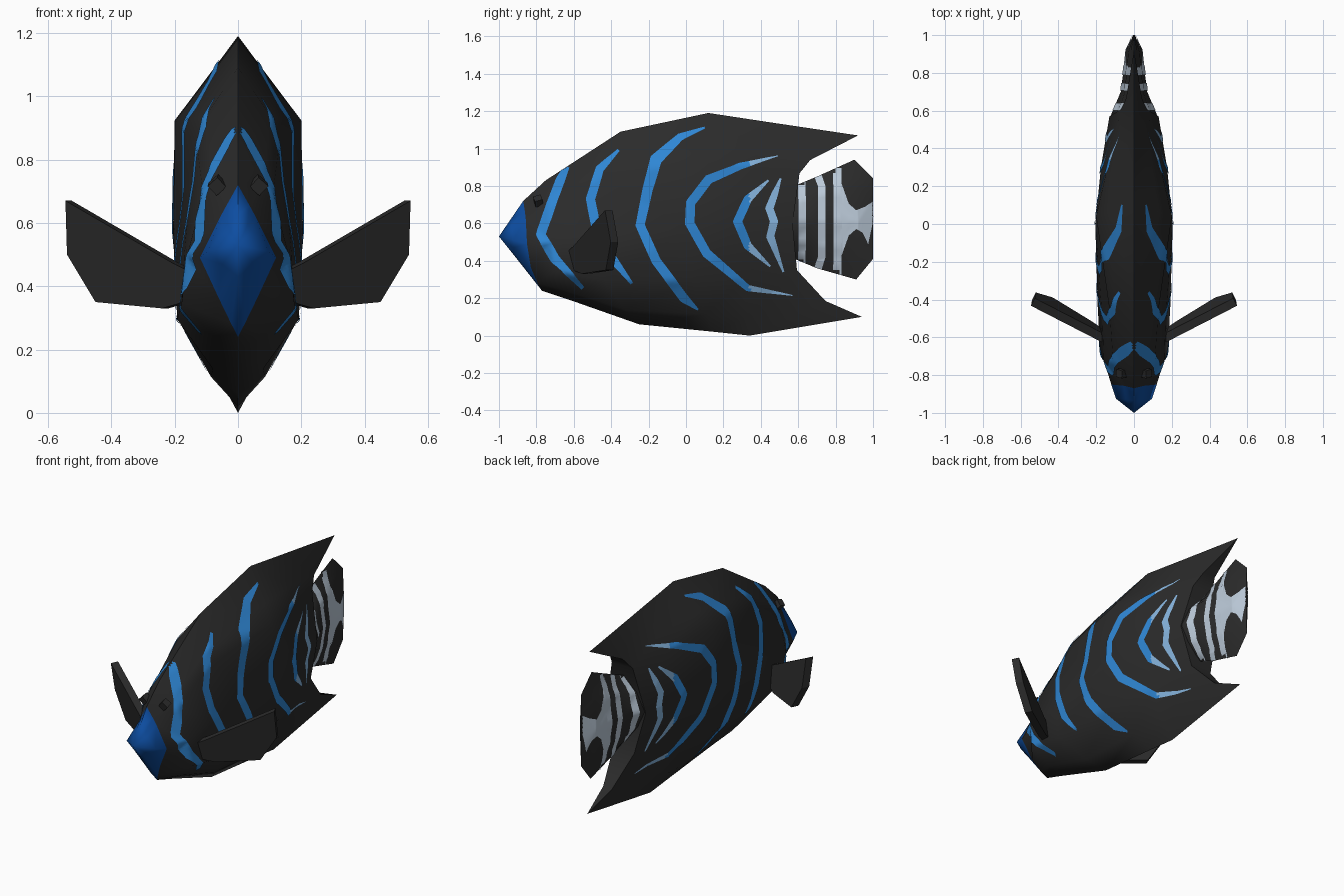
import bpy, bmesh, math
from mathutils import Vector
from mathutils.bvhtree import BVHTree

if "Cube" in bpy.data.objects:
    bpy.data.objects.remove(bpy.data.objects["Cube"])


def material(name, rgb):
    m = bpy.data.materials.new(name)
    m.diffuse_color = (*rgb, 1)
    m.use_nodes = True
    m.node_tree.nodes["Principled BSDF"].inputs["Base Color"].default_value = m.diffuse_color
    return m


BLACK = material("charcoal", (0.024, 0.024, 0.024))
NOSE = material("deep blue", (0.004, 0.075, 0.36))
BLUE = material("bright blue", (0.028, 0.24, 0.66))
PALE = material("pale blue", (0.24, 0.46, 0.73))
WHITE = material("silver white", (0.50, 0.59, 0.69))


def finish(bm, name, mats, angle=40):
    me = bpy.data.meshes.new(name)
    bm.to_mesh(me)
    ob = bpy.data.objects.new(name, me)
    bpy.context.collection.objects.link(ob)
    for m in mats:
        me.materials.append(m)
    bpy.ops.object.select_all(action='DESELECT')
    ob.select_set(True)
    bpy.context.view_layer.objects.active = ob
    bpy.ops.object.shade_smooth_by_angle(angle=math.radians(angle))
    return ob


# Heights of the half cross-section rows, from bottom (-1) to top (1)
ROWS = [1, .72, .57, 0, -.5, -.83, -1]


def ring(yt, zt, ym, zm, yb, zb, widths, p):
    """Cross-section whose middle, top and bottom may sit at different y."""
    pts = []
    for t, x in zip(ROWS, (0, *widths, 0)):
        ye, ze = (yt, zt) if t > 0 else (yb, zb)
        a = abs(t)
        pts.append(Vector((x, ym + (ye - ym) * a ** p, zm + (ze - zm) * a)))
    return pts + [Vector((-q.x, q.y, q.z)) for q in pts[-2:0:-1]]


def loft(rings, blue_spans=0):
    bm = bmesh.new()
    vs = [[bm.verts.new(q) for q in ring(*r)] for r in rings]
    n = len(vs[0])
    for i in range(len(vs) - 1):
        for j in range(n):
            k = (j + 1) % n
            f = bm.faces.new((vs[i][j], vs[i][k], vs[i + 1][k], vs[i + 1][j]))
            f.material_index = 1 if i < blue_spans else 0
    # caps bridge left and right rows
    for e in (vs[0], vs[-1]):
        for j in range(len(ROWS) - 1):
            quad = [e[j], e[j + 1], e[(n - j - 1) % n], e[(n - j) % n]]
            bm.faces.new(list(dict.fromkeys(quad)))
    bmesh.ops.remove_doubles(bm, verts=bm.verts, dist=1e-4)
    bmesh.ops.dissolve_degenerate(bm, edges=bm.edges, dist=1e-4)
    bmesh.ops.recalc_face_normals(bm, faces=bm.faces)
    bmesh.ops.triangulate(bm, faces=bm.faces)
    return bm


# Body, pear-shaped at the head; dorsal and anal fins drawn out of the last ring
body = loft([
    (-1, .53, -1, .53, -1, .53, (0, 0, 0, 0, 0), 1),
    (-.935, .625, -.925, .51, -.92, .43, (.03, .045, .095, .05, .018), 2),
    (-.87, .72, -.85, .49, -.77, .24, (.036, .055, .12, .062, .022), 2),
    (-.75, .83, -.72, .50, -.62, .19, (.078, .11, .16, .178, .075), 2),
    (-.35, 1.09, -.5, .53, -.25, .06, (.105, .13, .168, .192, .08), 2),
    (.12, 1.19, 0, .57, .15, .02, (.13, .2, .205, .19, .085), 2),
    (.45, 1.14, .3, .60, .34, 0, (.085, .13, .175, .13, .055), 2),
    (.92, 1.07, .57, .60, .94, .10, (.042, .07, .13, .07, .03), 4)], 2)
# Tail fin
tail = loft([
    (.50, .76, .50, .61, .50, .45, (.05, .08, .11, .08, .03), 1),
    (.58, .80, .57, .61, .58, .41, (.055, .085, .125, .085, .035), 1),
    (.70, .85, .70, .61, .70, .36, (.03, .049, .07, .049, .02), 1),
    (.90, .94, .92, .61, .91, .30, (.02, .03, .042, .03, .012), 1),
    (1, .84, 1, .61, 1, .41, (.002, .003, .004, .003, .001), 1)])
trees = [BVHTree.FromBMesh(b) for b in (body, tail)]
finish(body, "body", [BLACK, NOSE], 75)
finish(tail, "tail_fin", [BLACK])

# Stripe centre lines seen from the side: (y, z, width)
BODY_STRIPES = [
    [(-.635, .902, .03), (-.67, .83, .05), (-.72, .70, .05),
     (-.775, .54, .055), (-.70, .41, .05), (-.55, .255, .02)],
    [(-.36, .99, .015), (-.46, .89, .045), (-.51, .73, .05),
     (-.485, .60, .05), (-.40, .42, .05), (-.29, .28, .015)],
    [(.10, 1.11, .01), (-.03, 1.06, .04), (-.16, .94, .065), (-.205, .78, .055),
     (-.245, .59, .05), (-.16, .40, .05), (-.01, .20, .05), (.065, .14, .01)],
    [(.49, .96, .005), (.29, .905, .035), (.12, .835, .05), (.025, .71, .05),
     (.02, .60, .05), (.11, .44, .05), (.33, .255, .035), (.57, .215, .005)],
    [(.44, .83, .01), (.33, .73, .045), (.275, .61, .05),
     (.33, .48, .045), (.45, .37, .01)],
    [(.505, .84, .01), (.475, .76, .035), (.445, .68, .045), (.47, .61, .045),
     (.45, .53, .045), (.52, .34, .01)]]
TAIL_STRIPES = [
    [(.62, .84, .04), (.62, .39, .04)],
    [(.70, .87, .04), (.725, .80, .04), (.725, .42, .04), (.70, .34, .04)],
    [(.81, .92, .045), (.81, .30, .045)],
    [(.825, .62, .42), (.87, .62, .17), (.91, .62, .10), (.95, .62, .14), (.998, .61, .25)]]


def drape(y, z, side):
    """Drop a side-view point on to the nearest fish surface."""
    best = None
    for t in trees:
        hit, nor, _, _ = t.ray_cast(Vector((side * 2, y, z)), Vector((-side, 0, 0)))
        if hit and (best is None or hit.x * side > best.x * side):
            best = hit + nor * .004
    return best


def stripe(name, line, mats, across=4, steps=12):
    pts = [Vector(p) for p in line]
    nrm = []
    for i in range(len(pts)):
        d = (pts[min(i + 1, len(pts) - 1)] - pts[max(i - 1, 0)]).xy.normalized()
        nrm.append(Vector((-d.y, d.x)))
    bm = bmesh.new()
    for side in (1, -1):
        rows = []
        for i in range(len(pts) - 1):
            for s in range(steps + (i == len(pts) - 2)):
                c = pts[i].lerp(pts[i + 1], s / steps)
                d = nrm[i].lerp(nrm[i + 1], s / steps).normalized()
                row = []
                for a in range(across + 1):
                    q = c.xy + d * c.z * (a / across - .5)
                    hit = drape(q.x, q.y, side)
                    row.append(bm.verts.new(hit) if hit else None)
                rows.append(row)
        for r0, r1 in zip(rows, rows[1:]):
            for a in range(across):
                quad = (r0[a], r0[a + 1], r1[a + 1], r1[a])
                if all(quad):
                    f = bm.faces.new(quad)
                    f.normal_update()
                    if f.normal.x * side < 0:
                        f.normal_flip()
                    # stripes fade to pale toward the tail
                    if len(mats) > 1 and f.calc_center_median().y > .34:
                        f.material_index = 1
    bmesh.ops.delete(bm, geom=[v for v in bm.verts if not v.link_faces], context='VERTS')
    finish(bm, name, mats)


for i, line in enumerate(BODY_STRIPES):
    stripe(f"body_stripe_{i + 1}", line, [BLUE, PALE])
for i, line in enumerate(TAIL_STRIPES):
    stripe(f"tail_stripe_{i + 1}", line, [WHITE], 8, 24)

# Pectoral fins: tilted plates swept backward
FIN = [(.16, .455), (.20, .475), (.535, .67), (.53, .50), (.44, .35), (.23, .33), (.16, .35)]
for side, label in ((1, "right"), (-1, "left")):
    bm = bmesh.new()
    loops = []
    for off in (-.02, .02):
        loops.append([bm.verts.new((side * (x - off * .5),
                                    -.41 + .63 * (x - .54) - .2 * (z - .67) + off, z))
                      for x, z in FIN])
    bm.faces.new(loops[0])
    bm.faces.new(loops[1][::-1])
    for j in range(len(FIN)):
        k = (j + 1) % len(FIN)
        bm.faces.new((loops[0][j], loops[0][k], loops[1][k], loops[1][j]))
    bmesh.ops.recalc_face_normals(bm, faces=bm.faces)
    finish(bm, f"{label}_pectoral_fin", [BLACK], 30)

    # Eyes: small tilted blocks
    bpy.ops.mesh.primitive_cube_add(size=.042, location=(side * .065, -.79, .72),
                                    rotation=(.35, side * .7, side * .3))
    eye = bpy.context.object
    eye.name = f"{label}_eye"
    eye.data.materials.append(BLACK)
